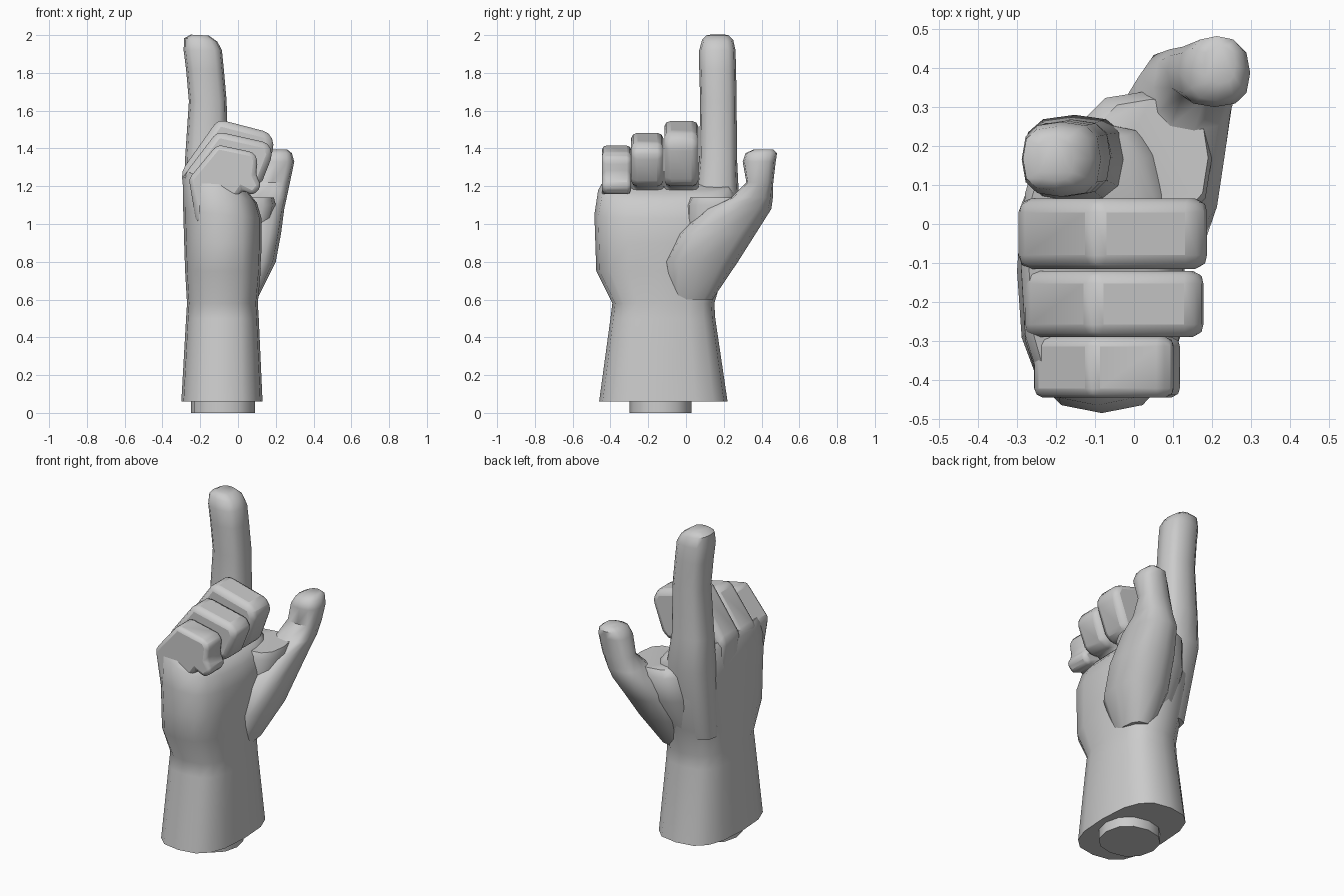
import bpy, bmesh, math

if "Cube" in bpy.data.objects:
    bpy.data.objects.remove(bpy.data.objects["Cube"])


def finish(bm, name, bevel=0):
    bmesh.ops.recalc_face_normals(bm, faces=bm.faces)
    me = bpy.data.meshes.new(name)
    bm.to_mesh(me)
    bm.free()
    ob = bpy.data.objects.new(name, me)
    bpy.context.collection.objects.link(ob)
    if bevel:
        m = ob.modifiers.new("bevel", 'BEVEL')
        m.width, m.segments, m.limit_method = bevel, 2, 'ANGLE'
    bpy.ops.object.select_all(action='DESELECT')
    ob.select_set(True)
    bpy.context.view_layer.objects.active = ob
    bpy.ops.object.shade_smooth_by_angle(angle=math.radians(48))
    return ob


def loft(name, rings, n=12, power=2.8, tilts=()):
    """Stack of rounded-box rings (z, x0, x1, y0, y1), each optionally tilted."""
    bm = bmesh.new()
    loops = []
    for i, (z, x0, x1, y0, y1) in enumerate(rings):
        tilt = tilts[i] if i < len(tilts) else 0
        loop = []
        for k in range(n):
            a = 2 * math.pi * k / n
            c, s = math.cos(a), math.sin(a)
            dx = math.copysign(abs(c) ** (2 / power), c) * (x1 - x0) / 2
            dy = math.copysign(abs(s) ** (2 / power), s) * (y1 - y0) / 2
            loop.append(bm.verts.new(((x0 + x1) / 2 + dx, (y0 + y1) / 2 + dy, z - tilt * dx)))
        loops.append(loop)
    for a, b in zip(loops, loops[1:]):
        for k in range(n):
            j = (k + 1) % n
            bm.faces.new((a[k], a[j], b[j], b[k]))
    bm.faces.new(loops[0][::-1])
    bm.faces.new(loops[-1])
    return finish(bm, name)


def curled_finger(name, profile, y0, y1):
    """Side profile in x, z extruded across the finger width."""
    bm = bmesh.new()
    face = bm.faces.new([bm.verts.new((x, y0, z)) for x, z in profile])
    ext = bmesh.ops.extrude_face_region(bm, geom=[face])
    moved = [v for v in ext["geom"] if isinstance(v, bmesh.types.BMVert)]
    bmesh.ops.translate(bm, verts=moved, vec=(0, y1 - y0, 0))
    return finish(bm, name, 0.035)


# Mounting stub below the wrist
loft("base_stub", [(0, -.25, .09, -.30, .03), (.1, -.25, .09, -.30, .03)], power=2.2)

# Forearm and palm, with the top sloping down toward the curled side
loft("forearm_and_palm", [
    (.06, -.30, .13, -.46, .22), (.50, -.275, .11, -.40, .155),
    (.58, -.27, .105, -.39, .15), (.75, -.28, .12, -.475, .20),
    (.90, -.285, .125, -.48, .24), (1.05, -.29, .125, -.485, .26),
    (1.18, -.29, .10, -.465, .26), (1.22, -.27, .06, -.44, .24)],
    n=16, tilts=(0, 0, 0, 0, 0, .1, .35, .35))

# Straight index finger
loft("index_finger", [
    (.70, -.26, 0, 0, .17), (1.15, -.285, -.02, .05, .28),
    (1.35, -.28, -.055, .07, .27), (1.65, -.26, -.06, .075, .268),
    (1.82, -.275, -.075, .07, .265), (1.92, -.288, -.085, .07, .262),
    (1.975, -.285, -.11, .085, .25), (2.0, -.25, -.155, .11, .225)],
    tilts=(0, 0, 0, 0, 0, 0, .1, .05))

# Thumb with its fleshy base
loft("thumb", [
    (.60, -.06, .10, -.09, .14), (.80, -.10, .20, -.12, .275),
    (.95, -.06, .228, -.04, .37), (1.08, 0, .245, .10, .452),
    (1.14, .05, .258, .24, .46), (1.22, .085, .275, .32, .462),
    (1.33, .115, .298, .30, .475), (1.375, .14, .285, .315, .482),
    (1.395, .18, .26, .36, .46)], power=2.6)

# Web between thumb and index finger
loft("thumb_web", [
    (.65, -.16, .09, 0, .15), (.95, -.16, .16, 0, .31),
    (1.10, -.14, .20, 0, .34), (1.14, -.10, .19, .02, .32)])

# Three curled fingers
curled_finger("middle_finger", [
    (-.27, 1.0), (-.30, 1.28), (-.105, 1.555), (.165, 1.485), (.195, 1.42),
    (.13, 1.24), (.09, 1.195), (.02, 1.20), (-.05, 1.08)], -.115, .065)
curled_finger("ring_finger", [
    (-.26, 1.0), (-.285, 1.26), (-.11, 1.49), (.16, 1.43), (.185, 1.37),
    (.13, 1.23), (.09, 1.195), (.02, 1.20), (-.05, 1.08)], -.29, -.12)
curled_finger("little_finger", [
    (-.22, 1.0), (-.26, 1.24), (-.11, 1.42), (.08, 1.38), (.105, 1.34),
    (.095, 1.26), (.125, 1.20), (.08, 1.15), (.02, 1.18), (-.05, 1.08)], -.445, -.29)
